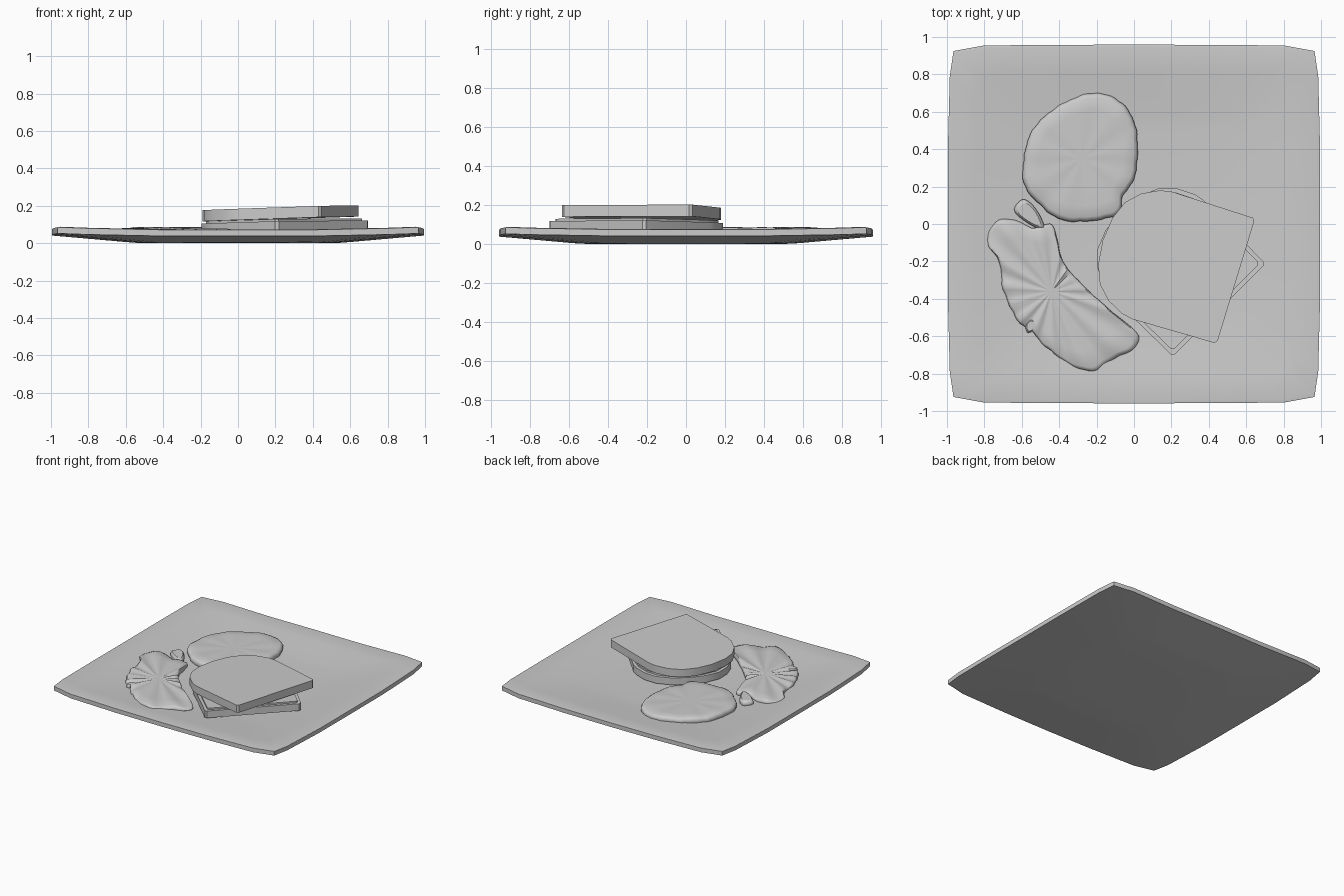
import bpy, bmesh, math
from mathutils import Vector, Matrix

cube = bpy.data.objects.get("Cube")
if cube:
    bpy.data.objects.remove(cube)

grey = bpy.data.materials.new("plain grey")
grey.use_nodes = True
grey.diffuse_color = (0.6, 0.6, 0.6, 1)
grey.node_tree.nodes["Principled BSDF"].inputs["Base Color"].default_value = grey.diffuse_color


def loft(name, rings, angle):
    """Skin closed rings of points and cap both ends."""
    bm = bmesh.new()
    loops = [[bm.verts.new(p) for p in ring] for ring in rings]
    for a, b in zip(loops, loops[1:]):
        for i in range(len(a)):
            j = (i + 1) % len(a)
            bm.faces.new((a[i], a[j], b[j], b[i]))
    bm.faces.new(loops[0])
    bm.faces.new(loops[-1])
    bmesh.ops.recalc_face_normals(bm, faces=bm.faces)
    mesh = bpy.data.meshes.new(name)
    bm.to_mesh(mesh)
    bm.free()
    mesh.materials.append(grey)
    obj = bpy.data.objects.new(name, mesh)
    bpy.context.collection.objects.link(obj)
    bpy.ops.object.select_all(action="DESELECT")
    obj.select_set(True)
    bpy.context.view_layer.objects.active = obj
    bpy.ops.object.shade_smooth_by_angle(angle=math.radians(angle))
    return obj


def smooth_loop(points, steps=6):
    """Closed Catmull-Rom curve through the points."""
    pts = [Vector(p) for p in points]
    out = []
    for i in range(len(pts)):
        a, b, c, d = (pts[(i + k - 1) % len(pts)] for k in range(4))
        for s in range(steps):
            t = s / steps
            out.append(0.5 * (2 * b + (c - a) * t + (2 * a - 5 * b + 4 * c - d) * t ** 2
                              + (3 * b - a - 3 * c + d) * t ** 3))
    return out


# Dished square plate with clipped corners
def dish(x, y):
    p = (x ** 4 + y ** 4) ** 0.25
    return max(0, p - 0.53) * 0.088


quarter = [(0.995, 0), (0.995, 0.4), (0.985, 0.79), (0.965, 0.925), (0.8, 0.955), (0.4, 0.957)]
outline = []
for mirror in (1, -1):
    outline += [(x * mirror, y * mirror) for x, y in quarter]
    outline += [(-x * mirror, y * mirror) for x, y in [(0, -0.96 * -1)] + quarter[:0:-1]]
scales = [0.2, 0.52, 0.6, 0.7, 0.85, 0.985, 1]
under = [[(x * s, y * s, dish(x * s, y * s)) for x, y in outline] for s in scales]
upper = [[(x * s, y * s, dish(x * s, y * s) + 0.037) for x, y in outline] for s in scales]
upper[-1] = [(x, y, z - 0.004) for x, y, z in upper[-1]]
loft("plate", under + upper[::-1], 35)


# Bread slices: straight base edge and arched crust end
half = [(-0.012, 0.35), (-0.47, 0.357), (-0.53, 0.345), (-0.62, 0.3), (-0.69, 0.23), (-0.73, 0.13)]
slice_shape = [(0, -0.335), (0, 0.335)] + half + [(-0.745, 0)] + [(u, -v) for u, v in half[::-1]]


def bread(name, edge_mid, turn, thick, plane, scale=1.0):
    """plane = height at the origin, slope along x, slope along y."""
    rot = Matrix.Rotation(math.radians(turn), 2)
    pts = [rot @ Vector(((u + 0.37) * scale - 0.37, v * scale)) + Vector(edge_mid)
           for u, v in slice_shape]
    z, sx, sy = plane
    rings = [[(p.x, p.y, z + sx * p.x + sy * p.y + h) for p in pts] for h in (0, thick)]
    return loft(name, rings, 30)


bread("bottom_bread", (0.455, -0.46), -45, 0.055, (0.05, 0.02, -0.012))
bread("filling", (0.455, -0.46), -45, 0.012, (0.105, 0.02, -0.012), 0.94)
bread("top_bread", (0.545, -0.305), -17, 0.06, (0.121, 0.033, -0.006))


# Lumpy garnishes: a rounded rim rising to a gently rippled top
def garnish(name, points, centre, base, height, rim, ripples=0, ripple_size=0.0, wobble=0.0):
    loop = smooth_loop(points)
    c = Vector(centre)
    rings = []
    profile = [(1 - rim, 0), (1 - rim * 0.2, 0.12), (1, 0.45), (1 - rim * 0.3, 0.8),
               (1 - rim, 0.97), (0.75, 1), (0.5, 1), (0.25, 1), (0.04, 1)]
    for s, h in profile:
        ring = []
        for p in loop:
            a = math.atan2(p.y - c.y, p.x - c.x)
            edge = 1 + wobble * math.sin(17 * a) + wobble * math.sin(29 * a + 1)
            q = c + (p - c) * s * (1 + (edge - 1) * s)
            wave = ripple_size * s * math.sin(ripples * a) * h
            ring.append((q.x, q.y, base + height * h + wave))
        rings.append(ring)
    return loft(name, rings, 50)


garnish("round_patty",
        [(-0.2, 0.7), (-0.08, 0.66), (0, 0.55), (0.02, 0.4), (0, 0.24), (-0.06, 0.15),
         (-0.08, 0.06), (-0.2, 0.02), (-0.38, 0.02), (-0.5, 0.1), (-0.59, 0.22),
         (-0.58, 0.4), (-0.53, 0.52), (-0.42, 0.62), (-0.3, 0.68)],
        (-0.28, 0.35), 0.035, 0.05, 0.07, 9, 0.002, 0.005)

garnish("lettuce_leaf",
        [(0.03, -0.6), (-0.03, -0.68), (-0.12, -0.73), (-0.24, -0.79), (-0.36, -0.74),
         (-0.48, -0.65), (-0.55, -0.57), (-0.62, -0.52), (-0.7, -0.35), (-0.72, -0.2),
         (-0.79, -0.1), (-0.75, 0), (-0.66, 0.03), (-0.55, -0.02), (-0.45, 0),
         (-0.41, -0.08), (-0.38, -0.2), (-0.28, -0.32), (-0.14, -0.45)],
        (-0.44, -0.36), 0.035, 0.038, 0.05, 15, 0.008, 0.008)

garnish("leaf_stem",
        [(-0.64, 0.07), (-0.6, 0.13), (-0.55, 0.11), (-0.5, 0.04), (-0.48, -0.03), (-0.56, 0)],
        (-0.56, 0.05), 0.035, 0.045, 0.3)

garnish("leaf_curl",
        [(-0.58, -0.54), (-0.57, -0.58), (-0.54, -0.57), (-0.52, -0.53), (-0.55, -0.51)],
        (-0.55, -0.545), 0.035, 0.04, 0.3)
